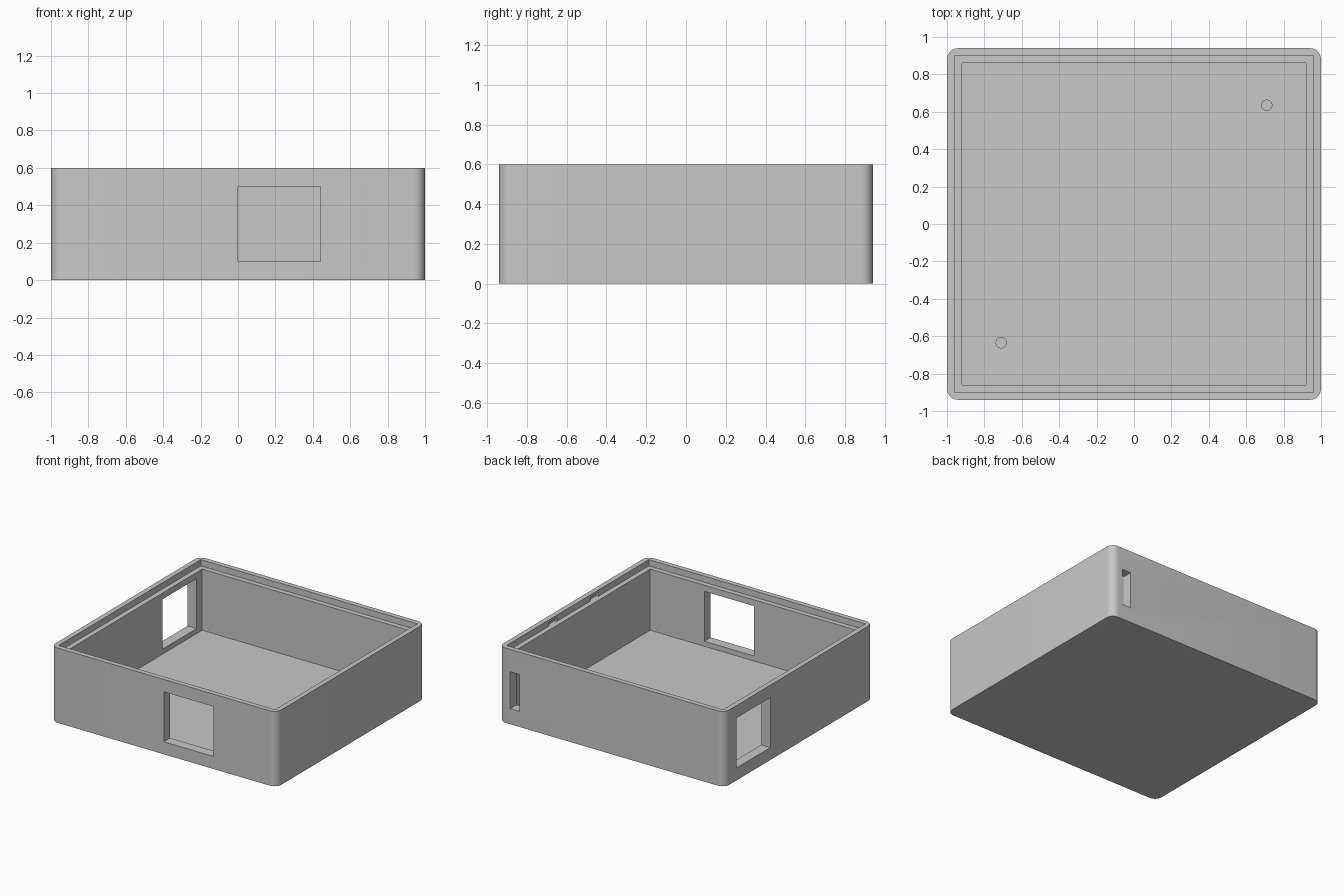
import bpy, bmesh, math

default = bpy.data.objects.get("Cube")
if default:
    bpy.data.objects.remove(default, do_unlink=True)

grey = bpy.data.materials.new("mid grey")
grey.use_nodes = True
GREY = (0.58, 0.58, 0.58, 1)
grey.diffuse_color = GREY
for node in grey.node_tree.nodes:
    if node.type == 'BSDF_PRINCIPLED':
        node.inputs["Base Color"].default_value = GREY


def block(name, x, y, z, radius=0):
    """Box between (low, high) limits, with optional rounded upright edges."""
    bm = bmesh.new()
    bmesh.ops.create_cube(bm, size=1)
    for v in bm.verts:
        for i, (low, high) in enumerate((x, y, z)):
            v.co[i] = high if v.co[i] > 0 else low
    if radius:
        upright = [e for e in bm.edges
                   if abs(e.verts[0].co.z - e.verts[1].co.z) > 0.01]
        bmesh.ops.bevel(bm, geom=upright, offset=radius, segments=10,
                        profile=0.5, affect='EDGES')
    mesh = bpy.data.meshes.new(name)
    bm.to_mesh(mesh)
    bm.free()
    obj = bpy.data.objects.new(name, mesh)
    bpy.context.collection.objects.link(obj)
    mesh.materials.append(grey)
    return obj


def select(obj):
    bpy.ops.object.select_all(action='DESELECT')
    obj.select_set(True)
    bpy.context.view_layer.objects.active = obj


def cut(target, x, y, z):
    cutter = block("cutter", x, y, z)
    cutter.hide_render = True
    mod = target.modifiers.new("cut", 'BOOLEAN')
    mod.operation = 'DIFFERENCE'
    mod.solver = 'EXACT'
    mod.object = cutter
    select(target)
    bpy.ops.object.modifier_apply(modifier=mod.name)
    bpy.data.objects.remove(cutter, do_unlink=True)


FLOOR, LEDGE, TOP = 0.06, 0.55, 0.6

# Rounded tray with a stepped rim for a lid
case = block("open_case", (-1, 1), (-0.94, 0.94), (0, TOP), radius=0.06)
cut(case, (-0.92, 0.92), (-0.86, 0.86), (FLOOR, 0.7))
cut(case, (-0.96, 0.96), (-0.90, 0.90), (LEDGE, 0.7))

# Front window, side window and narrow rear slot
cut(case, (0, 0.44), (-1.1, -0.7), (0.1, 0.5))
cut(case, (-1.1, -0.7), (0.36, 0.79), (0.1, 0.5))
cut(case, (0.82, 0.90), (0.7, 1.1), (0.125, 0.42))

# Two lid catch recesses inside the rim
for y in (0.315, -0.21):
    cut(case, (0.94, 0.98), (y - 0.05, y + 0.05), (LEDGE, 0.58))

select(case)
bpy.ops.object.shade_smooth_by_angle(angle=math.radians(30))

# Locating pegs on the floor
for side, name in ((1, "rear_peg"), (-1, "front_peg")):
    bpy.ops.mesh.primitive_cylinder_add(
        vertices=32, radius=0.03, depth=0.14,
        location=(0.71 * side, 0.635 * side, FLOOR + 0.06))
    peg = bpy.context.object
    peg.name = name
    peg.data.materials.append(grey)
    bpy.ops.object.shade_smooth_by_angle(angle=math.radians(30))
